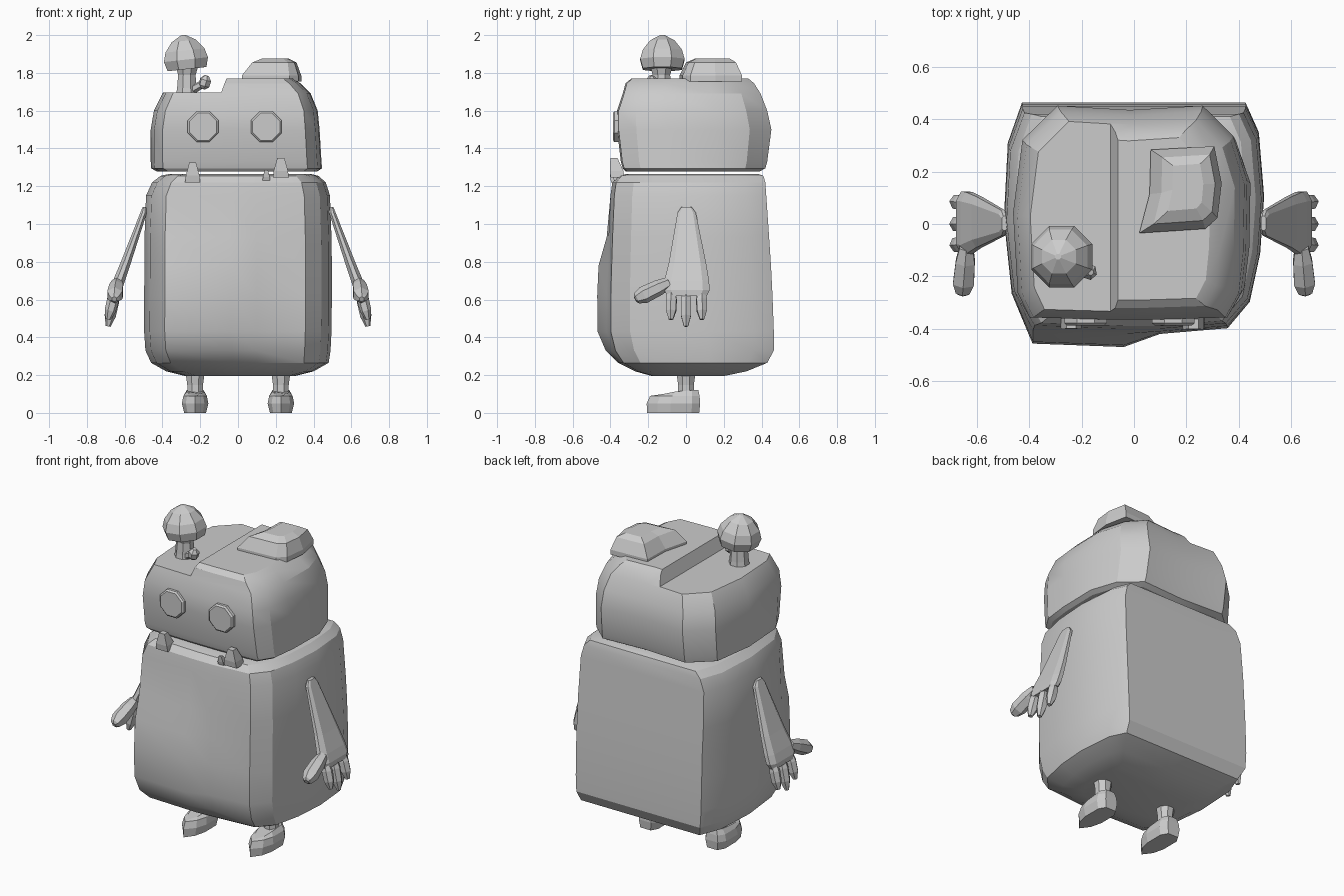
import bpy, bmesh, math
from mathutils import Vector

if "Cube" in bpy.data.objects:
    bpy.data.objects.remove(bpy.data.objects["Cube"])


def finish(name, bm, smooth=0):
    bmesh.ops.recalc_face_normals(bm, faces=bm.faces)
    me = bpy.data.meshes.new(name)
    bm.to_mesh(me)
    bm.free()
    ob = bpy.data.objects.new(name, me)
    bpy.context.collection.objects.link(ob)
    if smooth:
        bpy.ops.object.select_all(action='DESELECT')
        ob.select_set(True)
        bpy.context.view_layer.objects.active = ob
        bpy.ops.object.shade_smooth_by_angle(angle=math.radians(smooth))
    return ob


def loft(name, rings, smooth=0):
    """Skin a list of equal-length point rings and cap both ends."""
    bm = bmesh.new()
    vs = [[bm.verts.new(p) for p in r] for r in rings]
    n = len(vs[0])
    for a, b in zip(vs, vs[1:]):
        for i in range(n):
            j = (i + 1) % n
            bm.faces.new((a[i], a[j], b[j], b[i]))
    bm.faces.new(vs[0])
    bm.faces.new(vs[-1])
    return finish(name, bm, smooth)


def ring(outline, z, x0, x1, y0, y1):
    """Fit a unit outline into a box at height z."""
    return [Vector(((x0 + x1) / 2 + u * (x1 - x0) / 2,
                    (y0 + y1) / 2 + v * (y1 - y0) / 2, z)) for u, v in outline]


def tube(name, a, b, profile, sides=8, smooth=0):
    """Turned shape from a to b; profile holds (fraction along, radius)."""
    a, b = Vector(a), Vector(b)
    q = (b - a).to_track_quat('Z', 'Y')
    rings = []
    for t, r in profile:
        c = a.lerp(b, t)
        rings.append([c + q @ Vector((r * math.cos(k), r * math.sin(k), 0)) for k in
                      [2 * math.pi * (i + .5) / sides for i in range(sides)]])
    return loft(name, rings, smooth)


SQUARE = [(-1, -1), (1, -1), (1, 1), (-1, 1)]
BLOCK = [(-.86, 1), (0, 1), (.86, 1), (.96, .75), (1, .2), (.97, -.3), (.89, -.72),
         (.72, -.95), (.2, -1), (-.08, -1), (-.78, -.97), (-.94, -.65), (-1, 0), (-.97, .65)]

# Body with a belly bulge on one side of the front
rings = []
for z, x0, x1, y0, y1, bulge in [
        (.195, -.28, .30, -.18, .20, 0), (.22, -.38, .40, -.27, .32, 0),
        (.265, -.46, .48, -.35, .43, .01), (.33, -.49, .49, -.395, .465, .03),
        (.43, -.497, .495, -.42, .465, .048), (.62, -.497, .497, -.42, .458, .05),
        (.78, -.495, .497, -.415, .45, .048), (.93, -.495, .495, -.41, .44, .01),
        (1.15, -.487, .487, -.40, .425, 0), (1.22, -.455, .465, -.39, .42, 0),
        (1.255, -.41, .425, -.36, .41, 0), (1.266, -.36, .38, -.31, .38, 0)]:
    r = ring(BLOCK, z, x0, x1, y0, y1)
    for i in (9, 10):
        r[i].y -= bulge
    rings.append(r)
loft("body", rings, 25)

# Head
HEAD = [(-.62, 1), (0, .96), (.62, 1), (.88, .72), (1, .3), (.99, -.35), (.95, -.75),
        (.83, -.98), (.2, -1), (-.2, -1), (-.86, -.98), (-.96, -.75), (-1, 0), (-.92, .68)]
head = loft("head", [ring(HEAD, *r) for r in [
    (1.278, -.43, .42, -.32, .39), (1.295, -.46, .445, -.335, .42),
    (1.33, -.462, .442, -.345, .43), (1.50, -.462, .432, -.365, .452),
    (1.60, -.445, .422, -.365, .43), (1.69, -.40, .385, -.335, .395),
    (1.745, -.36, .33, -.32, .36), (1.77, -.33, .29, -.29, .33)]], 22)

# Step cut out of the head top
step = loft("step_cutter", [[(-.7, y, 1.695), (-.09, y, 1.695), (-.05, y, 1.80), (-.7, y, 1.80)]
                            for y in (-.7, .7)])
step.hide_render = True
mod = head.modifiers.new("step", 'BOOLEAN')
mod.operation = 'DIFFERENCE'
mod.object = step
bpy.context.view_layer.objects.active = head
bpy.ops.object.modifier_apply(modifier=mod.name)
bpy.data.objects.remove(step)

# Low lump on the head top
LUMP = [(-1, -1), (.6, -.9), (.9, -.65), (1, .15), (.82, 1), (-.72, .92), (-.75, -.1)]
loft("head_lump", [ring(LUMP, *r) for r in [
    (1.755, .02, .335, -.035, .297), (1.785, .02, .335, -.035, .297),
    (1.855, .075, .31, 0, .265), (1.877, .13, .265, .05, .23)]])

# Mushroom antenna with a side bud
tube("antenna_stem", (-.272, -.13, 1.67), (-.27, -.13, 1.84),
     [(0, .062), (.3, .055), (.7, .05), (1, .065)])
tube("antenna_cap", (-.27, -.125, 1.82), (-.29, -.125, 2.0),
     [(0, .05), (0, .112), (.28, .127), (.55, .112), (.83, .07), (1, .012)], 8)
tube("antenna_bud_stalk", (-.26, -.14, 1.70), (-.18, -.18, 1.745), [(0, .025), (1, .02)], 6)
tube("antenna_bud", (-.185, -.178, 1.715), (-.165, -.185, 1.785),
     [(0, .012), (.25, .03), (.7, .032), (1, .012)], 6)

# Eyes
for side, x in (("left", -.185), ("right", .15)):
    tube("eye_" + side, (x, -.33, 1.515), (x, -.387, 1.515), [(0, .088), (.85, .088), (1, .078)])

# Tusks rising from the lower lip
for name, x, z0, z1, w in (("tusk_left", -.24, 1.22, 1.325, .04),
                           ("tusk_right", .227, 1.245, 1.35, .042),
                           ("tusk_small", .15, 1.23, 1.285, .02)):
    d = w * .8
    h = z1 - z0
    loft(name, [ring(SQUARE, z0, x - w, x + w, -.365 - d, -.36 + d),
                ring(SQUARE, z0 + .35 * h, x - .9 * w, x + .9 * w, -.37 - d, -.365 + d),
                ring(SQUARE, z1, x - .45 * w, x + .45 * w, -.38 - d * .6, -.38 + d * .5)])

FLAT = [(-1, -.7), (-.4, -1), (.4, -1), (1, -.7), (1, .7), (.4, 1), (-.4, 1), (-1, .7)]
SHOE = [(0, -1), (.7, -.6), (1, -.1), (1, .7), (.6, 1), (-.6, 1), (-1, .7), (-1, -.1), (-.7, -.6)]
FINGER = [(0, .022), (.3, .032), (.7, .03), (1, .013)]
for side, s in (("left", -1), ("right", 1)):
    # Arm widening into a flat hand
    arm = [ring(FLAT, *r) for r in [
        (1.09, .485, .505, -.025, .03), (1.06, .482, .517, -.045, .052),
        (.80, .565, .62, -.09, .105), (.70, .598, .662, -.115, .122),
        (.65, .615, .68, -.115, .125), (.62, .63, .68, -.10, .11)]]
    loft("arm_" + side, [[(s * p.x, p.y, p.z) for p in r] for r in arm])
    # Fingers and thumb
    for i, (y, z) in enumerate(((-.08, .495), (0, .458), (.085, .495))):
        tube(f"finger_{side}_{i + 1}", (s * .65, y * .95, .645), (s * .688, y, z), FINGER, 6)
    tube("thumb_" + side, (s * .64, -.09, .69), (s * .655, -.27, .602),
         [(0, .03), (.3, .042), (.75, .046), (.95, .03), (1, .015)], 6)
    # Leg and pointed shoe
    x = s * .227
    tube("leg_" + side, (x, 0, .10), (x, 0, .26), [(0, .045), (.3, .045), (1, .062)])
    shoe = [ring(SHOE, z, x - w, x + w, y0, y1) for z, w, y0, y1 in
            [(0, .058, -.207, .07), (.05, .07, -.208, .075),
             (.09, .062, -.19, .072), (.12, .045, -.16, .065)]]
    for p in shoe[3]:
        p.z += min(0, p.y + .02) * .2
    loft("shoe_" + side, shoe)
